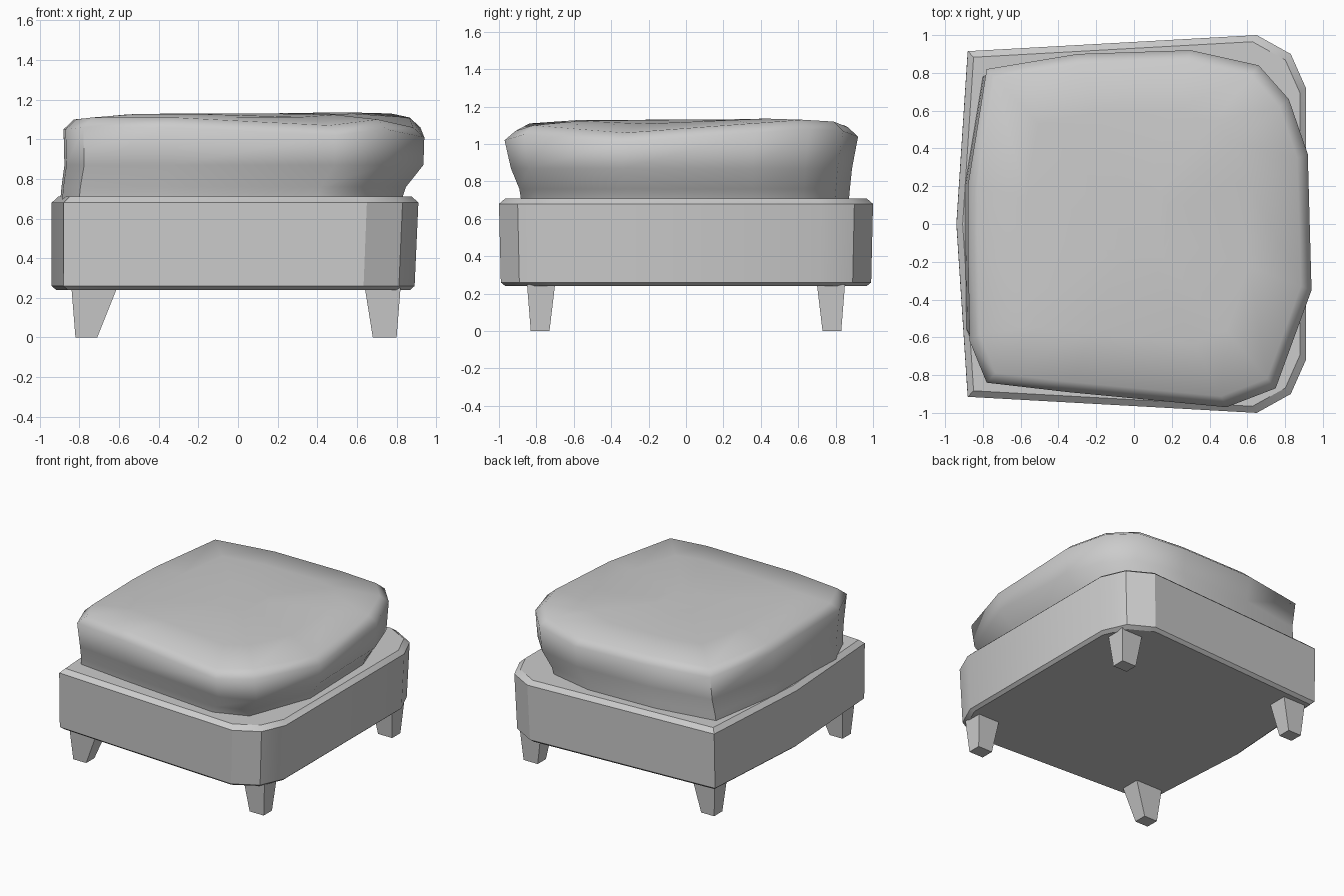
import bpy
import bmesh
import math

cube = bpy.data.objects.get("Cube")
if cube:
    bpy.data.objects.remove(cube, do_unlink=True)

fabric = bpy.data.materials.new("plain_grey")
fabric.use_nodes = True
GREY = (0.6, 0.6, 0.6, 1)
fabric.diffuse_color = GREY
fabric.node_tree.nodes["Principled BSDF"].inputs["Base Color"].default_value = GREY


def loft(name, rings, smooth_angle=None):
    """Skin a stack of equal rings and cap both ends."""
    bm = bmesh.new()
    loops = [[bm.verts.new(p) for p in ring] for ring in rings]
    count = len(loops[0])
    for low, high in zip(loops, loops[1:]):
        for i in range(count):
            j = (i + 1) % count
            bm.faces.new((low[i], low[j], high[j], high[i]))
    bm.faces.new(loops[0][::-1])
    bm.faces.new(loops[-1])
    bmesh.ops.recalc_face_normals(bm, faces=bm.faces[:])
    mesh = bpy.data.meshes.new(name)
    bm.to_mesh(mesh)
    bm.free()
    mesh.materials.append(fabric)
    obj = bpy.data.objects.new(name, mesh)
    bpy.context.collection.objects.link(obj)
    if smooth_angle:
        bpy.ops.object.select_all(action='DESELECT')
        obj.select_set(True)
        bpy.context.view_layer.objects.active = obj
        bpy.ops.object.shade_smooth_by_angle(angle=math.radians(smooth_angle))
    return obj


# Base: sharp corners on one side, rounded on the other
half = [(0.91, 0.72), (0.83, 0.90), (0.65, 1.0), (-0.88, 0.915)]
outline = half + [(-0.94, 0)] + [(x, -y) for x, y in reversed(half)]


def base_ring(scale, z, shift=0):
    return [(x * scale + shift, y * scale, z) for x, y in outline]


loft("base", [base_ring(0.965, 0.24, -0.01), base_ring(0.99, 0.26, -0.01),
              base_ring(1, 0.68), base_ring(0.965, 0.71)], 32)

# Cushion: outline with the height of its upper edge
rim = [(-0.78, -0.84, 1.11), (-0.35, -0.89, 1.11), (0.49, -0.97, 1.07),
       (0.75, -0.87, 1.10), (0.94, -0.35, 1.06), (0.92, 0.37, 1.11),
       (0.82, 0.66, 1.13), (0.66, 0.84, 1.12), (0.30, 0.92, 1.09),
       (-0.30, 0.90, 1.10), (-0.78, 0.82, 1.10), (-0.88, 0.20, 1.09),
       (-0.88, -0.10, 1.10), (-0.87, -0.62, 1.10)]
foot = [(x * 0.945 - 0.065, y * 0.926 + 0.018, 0.69) for x, y, z in rim]
lower = [(x * 0.955 - 0.05, y * 0.935 + 0.016, 0.76) for x, y, z in rim]
waist = [(x * 0.995, y * 0.965, 0.87) for x, y, z in rim]
edge = [(x, y, z - 0.05) for x, y, z in rim]
shoulder = [(x * 0.94, y * 0.94, z) for x, y, z in rim]
crown = [(x * 0.65, y * 0.65, 0.4 * z + 0.6 * 1.14) for x, y, z in rim]
centre = [(x * 0.2, y * 0.2, 1.13) for x, y, z in rim]
loft("cushion", [foot, lower, waist, edge, shoulder, crown, centre], 60)


# Legs: tapered blocks
def rectangle(x0, x1, y0, y1, z):
    return [(x0, y0, z), (x1, y0, z), (x1, y1, z), (x0, y1, z)]


for end, sy in (("front", -1), ("back", 1)):
    inner = -0.61 if sy < 0 else -0.65
    for side, top, bottom in (("right", (-0.84, inner), (-0.82, -0.71)),
                              ("left", (0.64, 0.82), (0.68, 0.80))):
        loft(f"{end}_{side}_leg",
             [rectangle(*bottom, sy * 0.73, sy * 0.83, 0),
              rectangle(*top, sy * 0.70, sy * 0.85, 0.25)])
